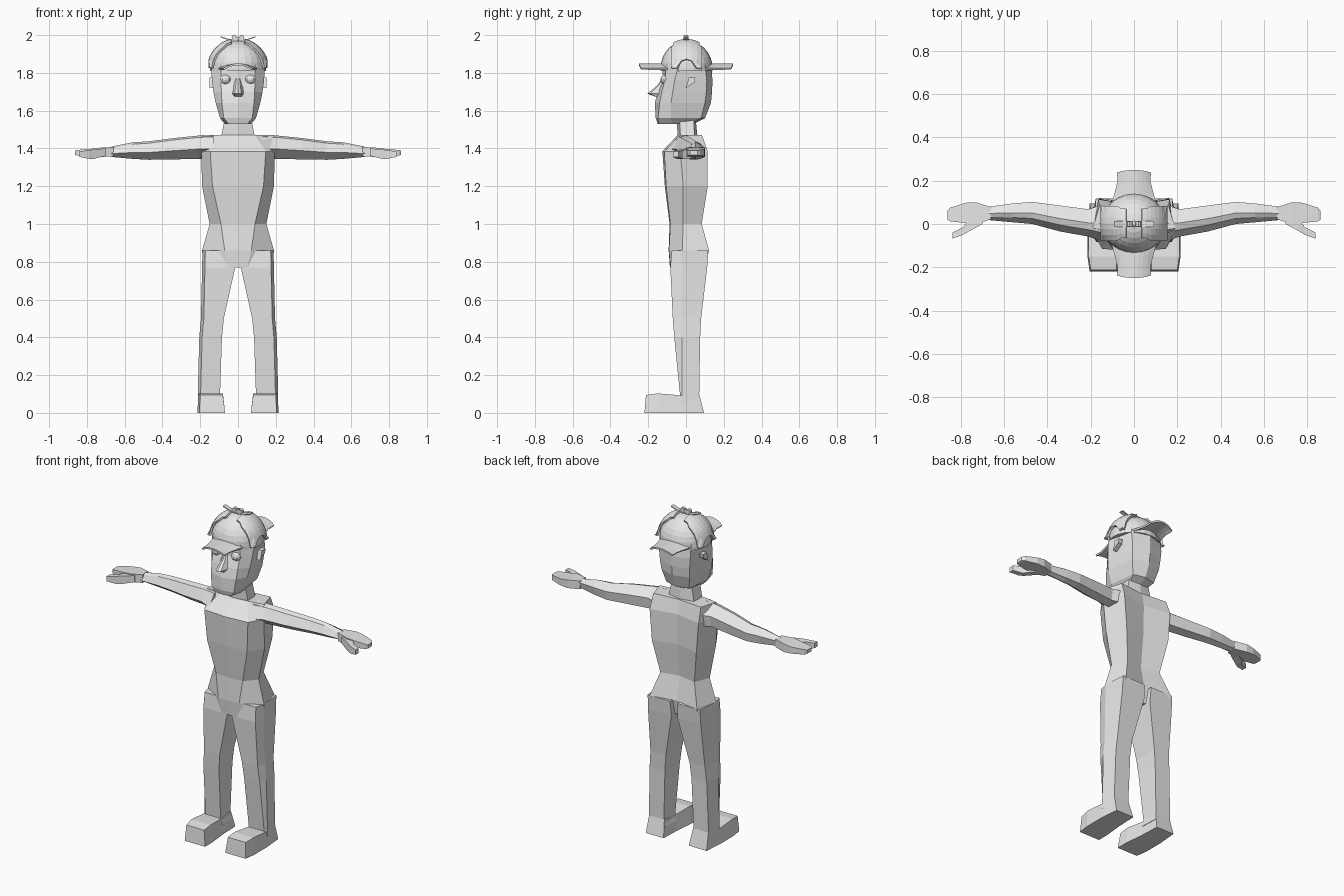
import bpy, bmesh, math
from mathutils import Vector

grey = bpy.data.materials.new("plain grey")
grey.diffuse_color = (0.8, 0.8, 0.8, 1)


def finish(name, bm, mirror=False):
    bmesh.ops.recalc_face_normals(bm, faces=bm.faces)
    me = bpy.data.meshes.new(name)
    bm.to_mesh(me)
    bm.free()
    me.materials.append(grey)
    ob = bpy.data.objects.new(name, me)
    bpy.context.collection.objects.link(ob)
    if mirror:
        ob.modifiers.new("mirror", 'MIRROR')
    return ob


def loft(name, rings, mirror=False):
    """Skin a list of equal closed rings and cap both ends."""
    bm = bmesh.new()
    vs = [[bm.verts.new(p) for p in r] for r in rings]
    n = len(vs[0])
    for a, b in zip(vs, vs[1:]):
        for i in range(n):
            j = (i + 1) % n
            bm.faces.new((a[i], a[j], b[j], b[i]))
    bm.faces.new(vs[0][::-1])
    bm.faces.new(vs[-1])
    return finish(name, bm, mirror)


def sym(z, front, corners, back):
    """Left-right symmetric ring from centre depths and one side's corners."""
    right = [(x, y, z) for x, y in corners]
    left = [(-x, y, z) for x, y in reversed(corners)]
    return [(0, front, z)] + right + [(0, back, z)] + left


def sheet(name, rows, thick, mirror=False):
    """Thin shell through a grid of points."""
    bm = bmesh.new()
    vs = [[bm.verts.new(p) for p in r] for r in rows]
    for a, b in zip(vs, vs[1:]):
        for i in range(len(a) - 1):
            bm.faces.new((a[i], a[i + 1], b[i + 1], b[i]))
    ob = finish(name, bm, mirror)
    s = ob.modifiers.new("thickness", 'SOLIDIFY')
    s.thickness, s.offset = thick, 0
    return ob


def ball(name, loc, size, u=10, v=7, mirror=False):
    bm = bmesh.new()
    bmesh.ops.create_uvsphere(bm, u_segments=u, v_segments=v, radius=1)
    for w in bm.verts:
        w.co = Vector(loc) + Vector([a * b for a, b in zip(w.co, size)])
    return finish(name, bm, mirror)


# Torso, from crotch to collar
loft("torso", [
    sym(0.77, -0.085, [(0.05, -0.083), (0.185, -0.02), (0.16, 0.10)], 0.075),
    sym(0.86, -0.092, [(0.07, -0.09), (0.19, -0.02), (0.16, 0.122)], 0.09),
    sym(1.00, -0.087, [(0.09, -0.083), (0.15, -0.015), (0.115, 0.083)], 0.06),
    sym(1.20, -0.112, [(0.135, -0.105), (0.19, -0.015), (0.15, 0.115)], 0.08),
    sym(1.385, -0.125, [(0.147, -0.115), (0.195, -0.03), (0.165, 0.115)], 0.085),
    sym(1.47, -0.045, [(0.09, -0.035), (0.19, -0.02), (0.16, 0.085)], 0.07)])

# Neck
loft("neck", [
    sym(1.44, -0.05, [(0.10, -0.03), (0.095, 0.05)], 0.07),
    sym(1.47, -0.045, [(0.088, -0.03), (0.085, 0.045)], 0.06),
    sym(1.57, -0.05, [(0.068, -0.035), (0.065, 0.04)], 0.05)])

# Legs
loft("leg", [[(xi, yf, z), (xo - 0.015, yf, z), (xo, -0.02, z),
              (xo - 0.012, yb, z), (xi + 0.005, yb, z)]
             for z, xi, xo, yf, yb in [
                 (0.06, 0.085, 0.213, -0.03, 0.075), (0.10, 0.095, 0.213, -0.032, 0.07),
                 (0.40, 0.085, 0.205, -0.062, 0.075), (0.50, 0.075, 0.196, -0.07, 0.08),
                 (0.77, 0.015, 0.19, -0.083, 0.112), (0.86, 0.02, 0.188, -0.075, 0.118)]], True)

# Feet
loft("foot", [[(xi, y, 0), (xo, y, 0), (xo - 0.005, y + d, h), (xi + 0.012, y + d, h)]
              for y, xi, xo, d, h in [
                  (0.095, 0.085, 0.205, -0.025, 0.1), (-0.03, 0.08, 0.215, 0, 0.093),
                  (-0.15, 0.068, 0.215, 0, 0.103), (-0.22, 0.068, 0.205, 0.008, 0.095)]], True)


def arm_ring(x, y0, y1, z0, z1):
    ym, zm = (y0 + y1) / 2, (z0 + z1) / 2
    return [(x, y0, zm - 0.01), (x, y0 + (ym - y0) * 0.5, z1 - 0.01), (x, ym, z1),
            (x, y1, zm + 0.015), (x, y1 - 0.01, z0 + 0.01), (x, ym, z0)]


# Arms
loft("arm", [arm_ring(*r) for r in [
    (0.13, -0.09, 0.095, 1.34, 1.472), (0.21, -0.058, 0.068, 1.345, 1.468),
    (0.34, -0.035, 0.085, 1.342, 1.455), (0.47, 0.0, 0.102, 1.34, 1.438),
    (0.56, 0.008, 0.095, 1.345, 1.432), (0.67, 0.018, 0.08, 1.355, 1.41)]], True)


def slab(x, y0, y1, z0, z1):
    return [(x, y0, z0), (x, y1, z0), (x, y1, z1), (x, y0, z1)]


# Flat hand with one separate finger
loft("hand", [slab(*r) for r in [
    (0.66, 0.022, 0.078, 1.358, 1.408), (0.73, 0.0, 0.10, 1.355, 1.404),
    (0.78, 0.005, 0.098, 1.358, 1.398), (0.85, 0.012, 0.075, 1.362, 1.392),
    (0.862, 0.02, 0.06, 1.366, 1.388)]], True)
loft("thumb", [slab(*r) for r in [
    (0.70, 0.0, 0.05, 1.36, 1.40), (0.765, -0.035, 0.02, 1.345, 1.395),
    (0.79, -0.05, -0.015, 1.345, 1.39), (0.84, -0.068, -0.04, 1.355, 1.385)]], True)

# Head
loft("head", [
    sym(1.53, -0.15, [(0.05, -0.145), (0.07, -0.07), (0.05, 0.02)], 0.04),
    sym(1.56, -0.16, [(0.075, -0.148), (0.095, -0.08), (0.075, 0.08)], 0.10),
    sym(1.64, -0.165, [(0.085, -0.14), (0.118, -0.08), (0.095, 0.10)], 0.132),
    sym(1.70, -0.15, [(0.088, -0.128), (0.13, -0.07), (0.10, 0.108)], 0.138),
    sym(1.76, -0.122, [(0.09, -0.112), (0.138, -0.06), (0.105, 0.11)], 0.14),
    sym(1.84, -0.125, [(0.09, -0.105), (0.142, -0.04), (0.105, 0.10)], 0.135),
    sym(1.88, -0.10, [(0.07, -0.08), (0.11, -0.03), (0.08, 0.08)], 0.10)])

# Face
ball("eye", (0.066, -0.108, 1.765), (0.03, 0.028, 0.026), mirror=True)
loft("nose", [
    sym(1.675, -0.165, [(0.018, -0.165), (0.02, -0.14)], -0.13),
    sym(1.69, -0.205, [(0.018, -0.19), (0.032, -0.14)], -0.13),
    sym(1.735, -0.15, [(0.012, -0.145), (0.028, -0.12)], -0.11),
    sym(1.77, -0.128, [(0.008, -0.125), (0.012, -0.115)], -0.10)])
loft("ear", [[(x, 0.0, 1.72), (x, 0.045, 1.75), (x, 0.05, 1.775), (x, 0.015, 1.775)]
             for x in (0.125, 0.151)], True)


def dome(a, b, g):
    """Point on the cap: a = elevation, b = heading, g = growth."""
    return ((0.148 + g) * math.cos(a) * math.cos(b),
            0.003 + (0.138 + g) * math.cos(a) * math.sin(b),
            1.825 + (0.145 + g) * math.sin(a))


# Cap dome with short upright rim
rings = [[(x, y, 1.81) for x, y, z in [dome(0, i * math.pi / 12, 0) for i in range(24)]]]
rings += [[dome(k * math.pi / 15, i * math.pi / 12, 0) for i in range(24)] for k in range(8)]
loft("cap", rings)

# Ear flaps folded up over the cap
rows = []
for k in range(9):
    x = 0.152 * math.cos(math.radians(10 + k * 8.3))
    row = []
    for m in range(7):
        y = (m - 3) / 3 * (0.078 if k < 7 else 0.066)
        r = max(0.0, 1 - (x / 0.157) ** 2 - (y / 0.147) ** 2)
        row.append((x, y + 0.003, 1.825 + 0.153 * math.sqrt(r)))
    rows.append(row)
sheet("ear_flap", rows, 0.012, True)

# Front and back brims, drooping at the sides
for name, s in (("front_brim", -1), ("back_brim", 1)):
    rows = []
    for t in (0, 0.35, 0.7, 1):
        row = []
        for i in range(-4, 5):
            u = i / 4
            wide = 0.105 - 0.03 * min(1, t * 1.6)
            y = 0.085 + (0.165 - 0.012 * u * u) * t
            row.append((u * wide, s * y, 1.845 - 0.024 * u * u))
        rows.append(row)
    sheet(name, rows, 0.01)

# Bow tied on top
ball("bow_knot", (0, 0, 1.978), (0.016, 0.014, 0.014), 8, 6)
loft("bow_tail", [slab(0.005, -0.013, 0.013, 1.968, 1.974),
                  slab(0.05, -0.013, 0.013, 1.974, 1.98),
                  slab(0.092, -0.013, 0.013, 1.988, 1.994)], True)
loop = [(0.02 + 0.014 * math.cos(i * math.pi / 4), 1.986 + 0.014 * math.sin(i * math.pi / 4))
        for i in range(8)]
loft("bow_loop", [[(x, y, z) for x, z in loop] for y in (-0.011, 0.011)], True)
